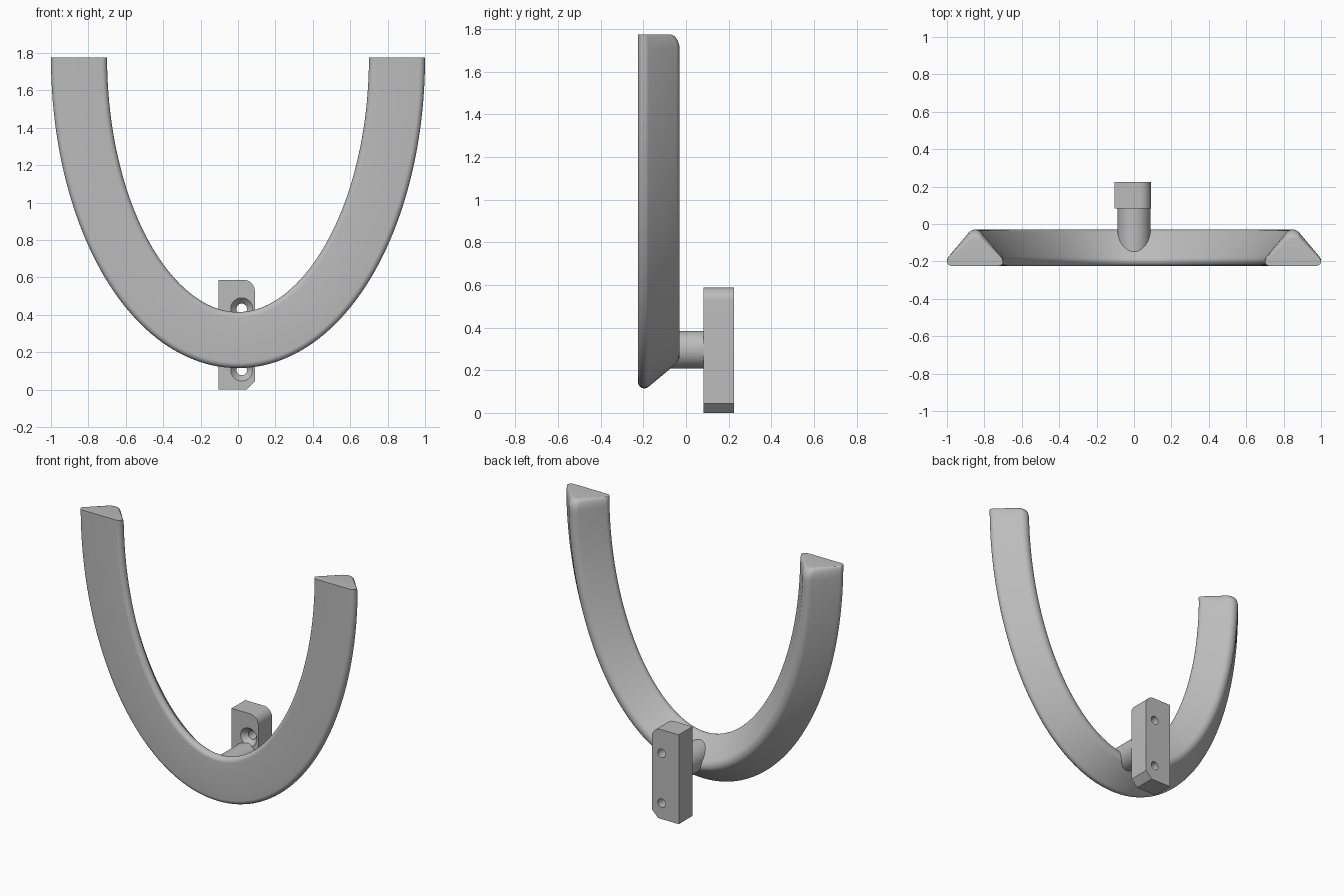
import bpy, bmesh
from math import sin, cos, pi, radians, hypot
from mathutils import Vector

cube = bpy.data.objects.get("Cube")
if cube:
    bpy.data.objects.remove(cube)

grey = bpy.data.materials.new("plain grey")
grey.use_nodes = True
grey.diffuse_color = (0.5, 0.5, 0.5, 1)
grey.node_tree.nodes["Principled BSDF"].inputs["Base Color"].default_value = (0.5, 0.5, 0.5, 1)


def make_object(name, rings):
    """Skin a list of equal-sized point rings and cap both ends."""
    bm = bmesh.new()
    loops = [[bm.verts.new(p) for p in ring] for ring in rings]
    for a, b in zip(loops, loops[1:]):
        for i in range(len(a)):
            j = (i + 1) % len(a)
            bm.faces.new((a[i], a[j], b[j], b[i]))
    bm.faces.new(loops[0])
    bm.faces.new(loops[-1])
    bmesh.ops.recalc_face_normals(bm, faces=bm.faces)
    mesh = bpy.data.meshes.new(name)
    bm.to_mesh(mesh)
    bm.free()
    mesh.materials.append(grey)
    obj = bpy.data.objects.new(name, mesh)
    bpy.context.collection.objects.link(obj)
    return obj


def smooth(obj):
    bpy.ops.object.select_all(action='DESELECT')
    obj.select_set(True)
    bpy.context.view_layer.objects.active = obj
    bpy.ops.object.shade_smooth_by_angle(angle=radians(30))


def arc(cx, cy, r, start, end, steps=10):
    angles = [radians(start + (end - start) * i / steps) for i in range(steps + 1)]
    return [(cx + r * cos(a), cy + r * sin(a)) for a in angles]


def turned(name, x, z, profile, sides=48):
    """Round part along y from (y, radius) pairs."""
    return make_object(name, [[(x + px, y, z + pz) for px, pz in arc(0, 0, r, 0, 360, sides)[:-1]]
                              for y, r in profile])


# Curved holder: rounded triangular section swept along half an ellipse
FRONT, TOP, A, B = -0.225, 1.775, 0.85, 1.51
section = arc(0.12, 0.03, 0.03, -90, 40) + arc(0, 0.15, 0.045, 40, 140) + arc(-0.12, 0.03, 0.03, 140, 270)

# Stations as (sweep angle, depth scale); the back is rounded off at each tip
tip_length = 0.07
tip = [(tip_length / B * (1 - sin(p)), 1 - 0.25 * (1 - cos(p)))
       for p in [pi / 2 * i / 8 for i in range(8, -1, -1)]]
start = tip[-1][0]
middle = [(start + (pi - 2 * start) * i / 96, 1) for i in range(1, 96)]
stations = tip + middle + [(pi - t, s) for t, s in reversed(tip)]

rings = []
for t, depth in stations:
    nx, nz = B * cos(t), -A * sin(t)
    length = hypot(nx, nz)
    centre = Vector((A * cos(t), FRONT, TOP - B * sin(t)))
    rings.append([centre + Vector((u * nx / length, v * depth, u * nz / length)) for u, v in section])
smooth(make_object("curved_holder", rings))

# Stem joining holder and mounting plate
smooth(turned("stem", 0, 0.297, [(-0.185, 0.088), (0.1, 0.088)]))

# Mounting plate: one rounded top corner and one bevelled bottom corner
LEFT, RIGHT, HEIGHT, NEAR, FAR = 0.09, -0.105, 0.587, 0.083, 0.225
outline = [(RIGHT, 0), (LEFT - 0.045, 0), (LEFT, 0.045)]
outline += arc(LEFT - 0.06, HEIGHT - 0.06, 0.06, 0, 90) + [(RIGHT, HEIGHT)]
plate = make_object("mounting_plate", [[(x, y, z) for x, z in outline] for y in (NEAR, FAR)])

# Countersunk screw holes
for z in (0.432, 0.105):
    cutter = turned("hole_cutter", 0.02, z,
                    [(NEAR - 0.01, 0.068), (NEAR + 0.035, 0.028), (FAR + 0.05, 0.028)], 32)
    cutter.hide_render = True
    mod = plate.modifiers.new("screw_hole", 'BOOLEAN')
    mod.operation, mod.solver, mod.object = 'DIFFERENCE', 'EXACT', cutter
    bpy.context.view_layer.objects.active = plate
    bpy.ops.object.modifier_apply(modifier=mod.name)
    bpy.data.objects.remove(cutter)
smooth(plate)
